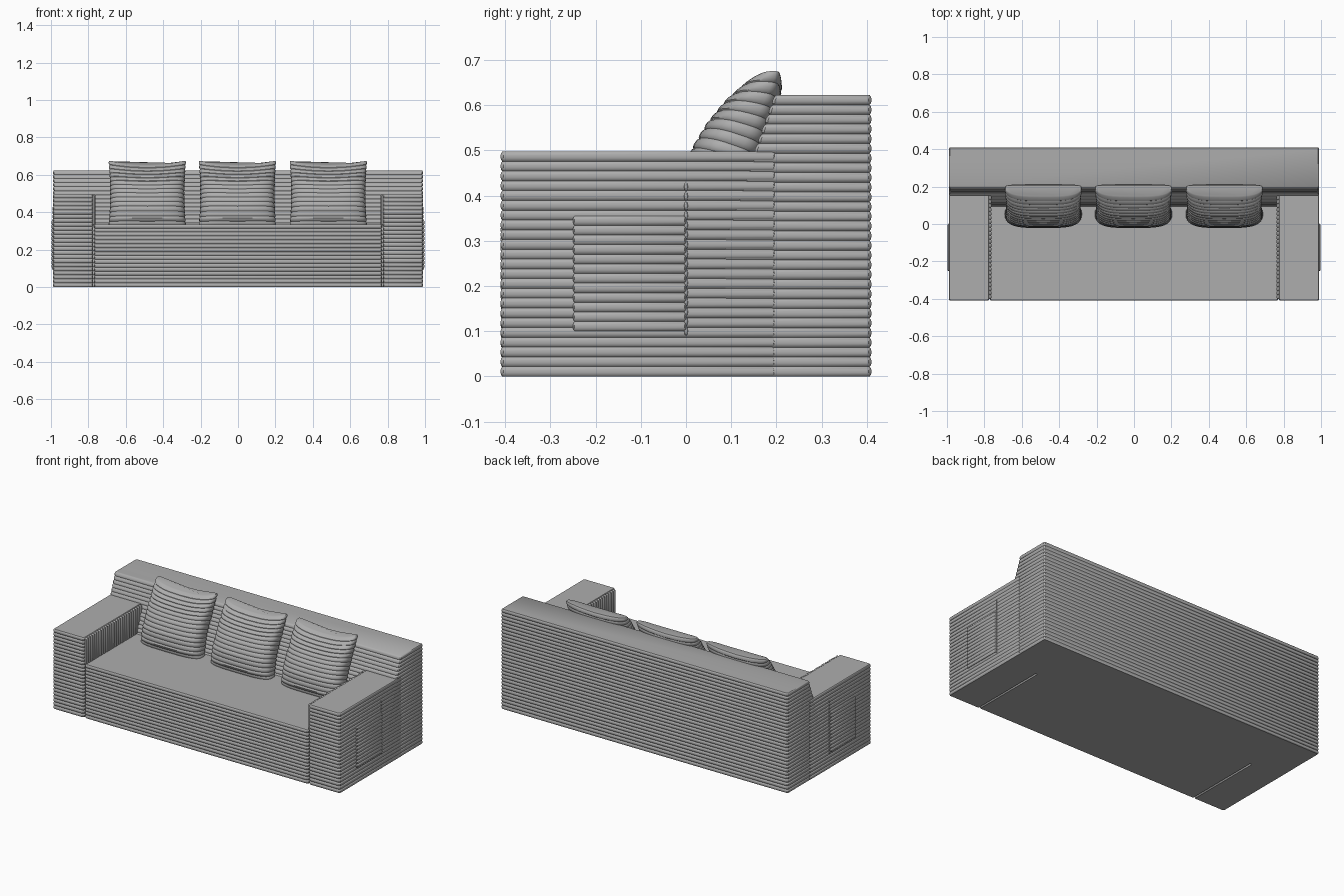
import bpy
import bmesh
import math

cube = bpy.data.objects.get("Cube")
if cube:
    bpy.data.objects.remove(cube)

LAYER = 0.0215
GROOVE = 0.004
# one rounded rib: position within the layer, how deep it is pulled in
RIB = ((0.0, 1.0), (0.15, 0.3), (0.4, 0.0), (0.6, 0.0), (0.85, 0.3))

grey = bpy.data.materials.new("grey fabric")
grey.use_nodes = True
grey.diffuse_color = (0.42, 0.42, 0.42, 1)
grey.node_tree.nodes["Principled BSDF"].inputs["Base Color"].default_value = grey.diffuse_color


def loft(name, rings):
    """Skin a stack of closed rings and cap both ends."""
    bm = bmesh.new()
    loops = [[bm.verts.new(p) for p in ring] for ring in rings]
    n = len(loops[0])
    for a, b in zip(loops, loops[1:]):
        for i in range(n):
            j = (i + 1) % n
            bm.faces.new((a[i], a[j], b[j], b[i]))
    bm.faces.new(loops[0])
    bm.faces.new(loops[-1])
    bmesh.ops.recalc_face_normals(bm, faces=bm.faces)
    mesh = bpy.data.meshes.new(name)
    bm.to_mesh(mesh)
    bm.free()
    mesh.materials.append(grey)
    obj = bpy.data.objects.new(name, mesh)
    bpy.context.collection.objects.link(obj)
    bpy.ops.object.select_all(action="DESELECT")
    obj.select_set(True)
    bpy.context.view_layer.objects.active = obj
    bpy.ops.object.shade_smooth_by_angle(angle=math.radians(35))
    return obj


def rib_levels(low, high):
    """Levels and inward offsets of the ribs between two heights."""
    count = max(1, round((high - low) / LAYER))
    step = (high - low) / count
    levels = [(low + (k + u) * step, GROOVE * d) for k in range(count) for u, d in RIB]
    return levels + [(high, GROOVE)]


def rect(x0, x1, y0, y1, inset, r=0.006):
    """Corner-cut rectangle, pulled in by the inset."""
    x0, x1, y0, y1 = x0 + inset, x1 - inset, y0 + inset, y1 - inset
    return [(x0 + r, y0), (x1 - r, y0), (x1, y0 + r), (x1, y1 - r),
            (x1 - r, y1), (x0 + r, y1), (x0, y1 - r), (x0, y0 + r)]


def ribbed_block(name, x0, x1, y0, y1, z0, z1, front=None, r=0.006):
    rings = []
    for z, inset in rib_levels(z0, z1):
        near = front(z) if front else y0
        rings.append([(x, y, z) for x, y in rect(x0, x1, near, y1, inset, r)])
    return loft(name, rings)


def upright_ribs(name, x0, x1, y0, y1, z0, z1):
    """Panel whose ribs stand vertically, stacked along y."""
    rings = [[(x, y, z) for x, z in rect(x0, x1, z0, z1, inset, 0.002)]
             for y, inset in rib_levels(y0, y1)]
    return loft(name, rings)


# seat and sloped backrest
ribbed_block("seat", -0.77, 0.77, -0.41, 0.2, 0, 0.335)
ribbed_block("backrest", -0.989, 0.989, 0, 0.41, 0, 0.622,
             front=lambda z: 0.15 + 0.36 * (max(z, 0.3) - 0.495))

# arms with inner panels, side pockets and side seams
for side, s in (("left", 1), ("right", -1)):
    def span(a, b):
        return sorted((s * a, s * b))
    ribbed_block(side + "_arm", *span(0.775, 0.99), -0.41, 0.2, 0, 0.497)
    upright_ribs(side + "_arm_inner_panel", *span(0.762, 0.78), -0.4, 0.15, 0.33, 0.494)
    ribbed_block(side + "_side_pocket", *span(0.98, 0.997), -0.25, 0.0, 0.1, 0.355, r=0.003)
    ribbed_block(side + "_side_seam", *span(0.98, 0.993), -0.004, 0.004, 0.09, 0.43, r=0.001)

# cushion side profile: height, front y, back y
PROFILE = ((0.325, -0.005, 0.11), (0.36, -0.022, 0.125), (0.42, -0.014, 0.14),
           (0.48, 0.013, 0.16), (0.54, 0.047, 0.185), (0.60, 0.088, 0.205),
           (0.635, 0.12, 0.213), (0.655, 0.145, 0.21))


def profile_at(z):
    for (za, fa, ba), (zb, fb, bb) in zip(PROFILE, PROFILE[1:]):
        if z <= zb + 1e-6:
            k = (z - za) / (zb - za)
            return fa + (fb - fa) * k, ba + (bb - ba) * k


def soft(v, power):
    return math.copysign(abs(v) ** power, v)


def cushion(name, cx, sides=40):
    low, high = PROFILE[0][0], PROFILE[-1][0]
    rings = []
    for z, inset in rib_levels(low, high):
        t = (z - low) / (high - low)
        front, back = profile_at(z)
        mid, half = (front + back) / 2, (back - front) / 2 - inset
        width = 0.207 - 0.008 * math.sin(math.pi * t) - inset
        ring = []
        for i in range(sides):
            a = 2 * math.pi * i / sides
            u, v = soft(math.cos(a), 0.55), soft(math.sin(a), 0.7)
            # corners lift, ribs lean with the cushion
            lift = 0.02 * t * u * u - 0.35 * math.sin(math.pi * t) * half * v
            # sides curl back toward the backrest
            y = mid + half * v + 0.015 * t * u ** 4
            ring.append((cx + width * u, y, z + lift))
        rings.append(ring)
    return loft(name, rings)


for label, cx in (("right", -0.485), ("middle", -0.003), ("left", 0.483)):
    cushion(label + "_cushion", cx)
